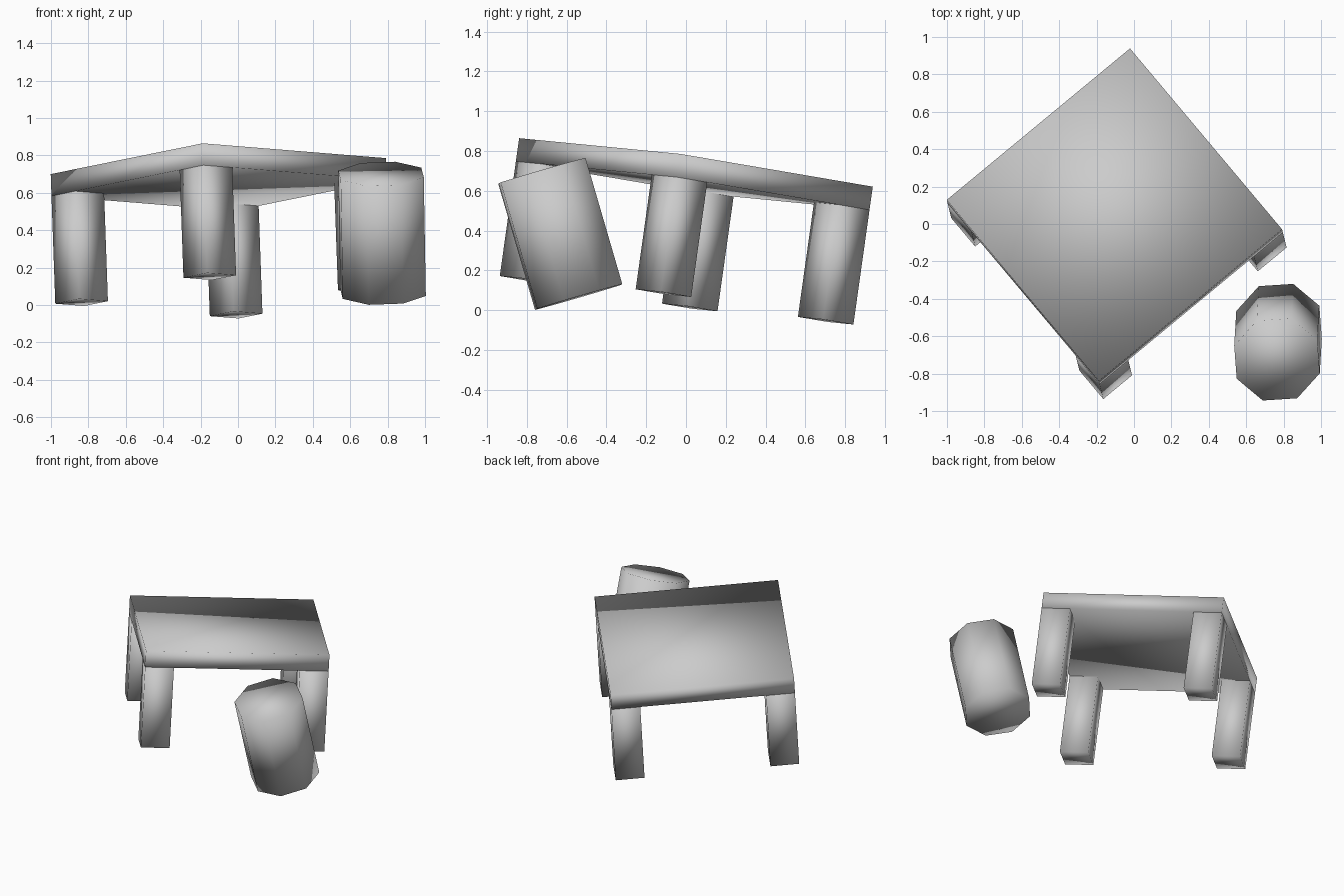
import bpy, bmesh, math
from mathutils import Matrix, Vector

if "Cube" in bpy.data.objects:
    bpy.data.objects.remove(bpy.data.objects["Cube"])

grey = bpy.data.materials.new("plain grey")
grey.diffuse_color = (0.6, 0.6, 0.6, 1)
grey.use_nodes = True
grey.node_tree.nodes["Principled BSDF"].inputs["Base Color"].default_value = grey.diffuse_color


def frame(origin, x_hint, up):
    """Placement whose z axis is up and whose x axis is close to x_hint."""
    z = Vector(up).normalized()
    y = z.cross(Vector(x_hint)).normalized()
    x = y.cross(z)
    m = Matrix((x, y, z)).transposed().to_4x4()
    m.translation = Vector(origin)
    return m


def finish(name, bm, placement):
    mesh = bpy.data.meshes.new(name)
    bm.to_mesh(mesh)
    bm.free()
    mesh.materials.append(grey)
    mesh.shade_smooth()
    ob = bpy.data.objects.new(name, mesh)
    ob.matrix_world = placement
    bpy.context.collection.objects.link(ob)


def box(name, size, centre, placement):
    bm = bmesh.new()
    bmesh.ops.create_cube(bm, size=1, matrix=Matrix.Translation(centre) @ Matrix.Diagonal((*size, 1)))
    finish(name, bm, placement)


# Tilted square table, origin in the middle of the top surface
W, T, LEG, H = 1.274, 0.118, 0.20, 0.70
table = frame((-0.105, 0.05, 0.743), (0.98, 0.81, -0.08), (-0.035, 0.139, 0.99))
box("table_top", (W, W, T), (0, 0, -T / 2), table)

# Legs flush with the corners
off = (W - LEG) / 2
for sx in (-1, 1):
    for sy in (-1, 1):
        name = ("right" if sx > 0 else "left") + ("_back" if sy > 0 else "_front") + "_leg"
        box(name, (LEG, LEG, H - T), (sx * off, sy * off, -(H + T) / 2), table)

# Tilted eight-sided drum seat
bm = bmesh.new()
bmesh.ops.create_cone(bm, cap_ends=True, segments=8, radius1=0.241, radius2=0.241, depth=0.661,
                      matrix=Matrix.Rotation(math.radians(22.5), 4, 'Z'))
finish("drum_stool", bm, frame((0.77, -0.632, 0.384), (1, 0.075, 0), (-0.011, -0.185, 0.635)))
